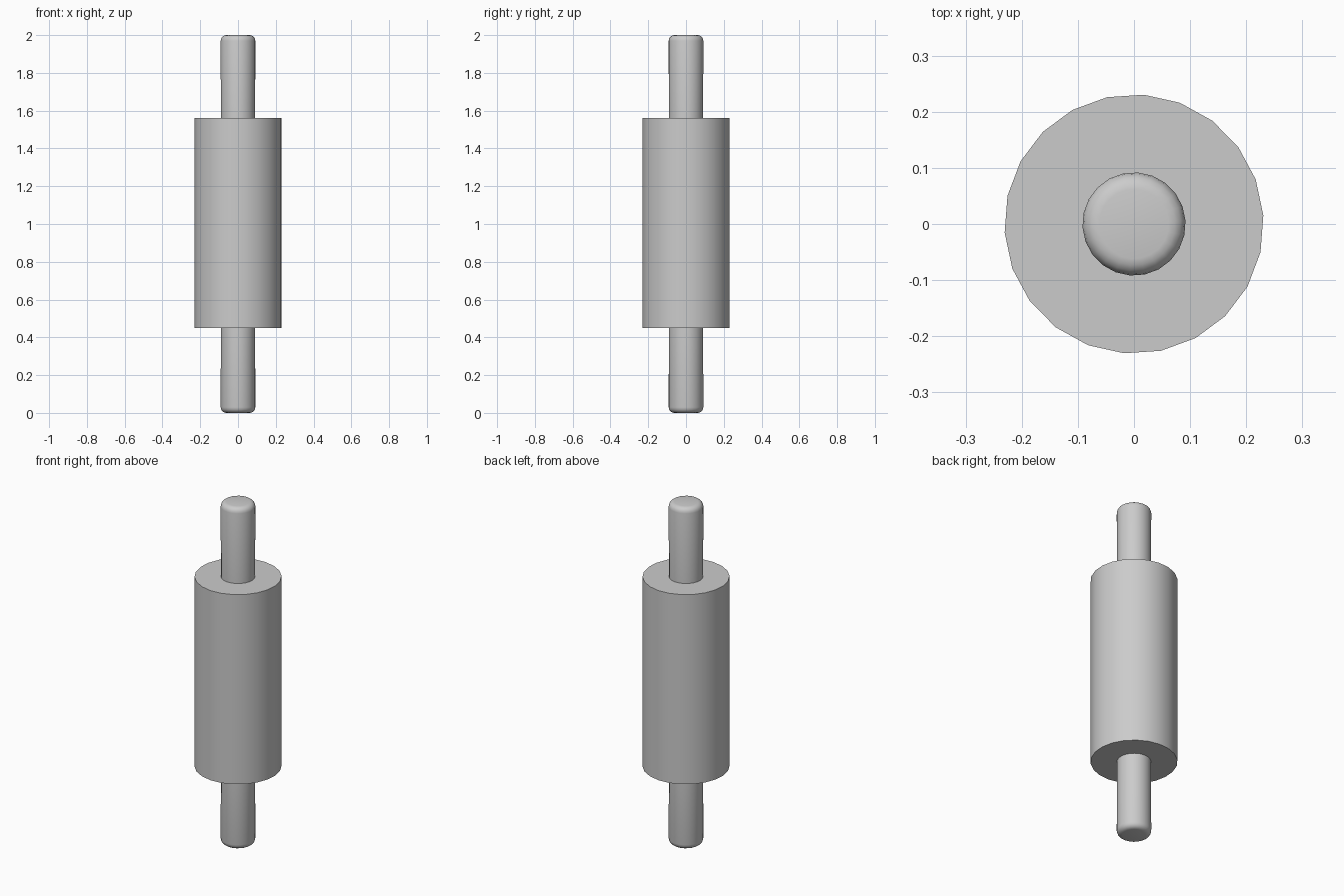
import bpy, bmesh, math

cube = bpy.data.objects.get("Cube")
if cube:
    bpy.data.objects.remove(cube, do_unlink=True)

SIDES = 22
TURN = math.radians(3.8)

grey = bpy.data.materials.new("light_grey")
grey.use_nodes = True
colour = (0.6, 0.6, 0.6, 1)
grey.diffuse_color = colour
grey.node_tree.nodes["Principled BSDF"].inputs["Base Color"].default_value = colour


def lathe(name, profile):
    """Closed solid of revolution from (radius, height) rings."""
    bm = bmesh.new()
    rings = []
    for r, z in profile:
        angles = [TURN + math.tau * i / SIDES for i in range(SIDES)]
        rings.append([bm.verts.new((r * math.cos(a), r * math.sin(a), z)) for a in angles])
    for low, high in zip(rings, rings[1:]):
        for i in range(SIDES):
            j = (i + 1) % SIDES
            bm.faces.new((low[i], low[j], high[j], high[i]))
    bm.faces.new(rings[0][::-1])
    bm.faces.new(rings[-1])
    bmesh.ops.recalc_face_normals(bm, faces=bm.faces)
    mesh = bpy.data.meshes.new(name)
    bm.to_mesh(mesh)
    bm.free()
    mesh.materials.append(grey)
    obj = bpy.data.objects.new(name, mesh)
    bpy.context.collection.objects.link(obj)
    bpy.ops.object.select_all(action="DESELECT")
    obj.select_set(True)
    bpy.context.view_layer.objects.active = obj
    bpy.ops.object.shade_smooth_by_angle(angle=math.radians(35))
    return obj


# Roller barrel
lathe("roller", [(0.231, 0.45), (0.231, 1.56)])

# Handles with rounded ends, mirrored about the middle of the roller
R, ROUND = 0.092, 0.03
steps = [math.pi / 2 * k / 4 for k in range(5)]
tip = [(R - ROUND + ROUND * math.cos(a), 1 - ROUND + ROUND * math.sin(a)) for a in steps]
handle = [(R - 0.001, 0.54)] + tip
lathe("top_handle", [(r, 1 + h) for r, h in handle])
lathe("bottom_handle", [(r, 1 - h) for r, h in reversed(handle)])
